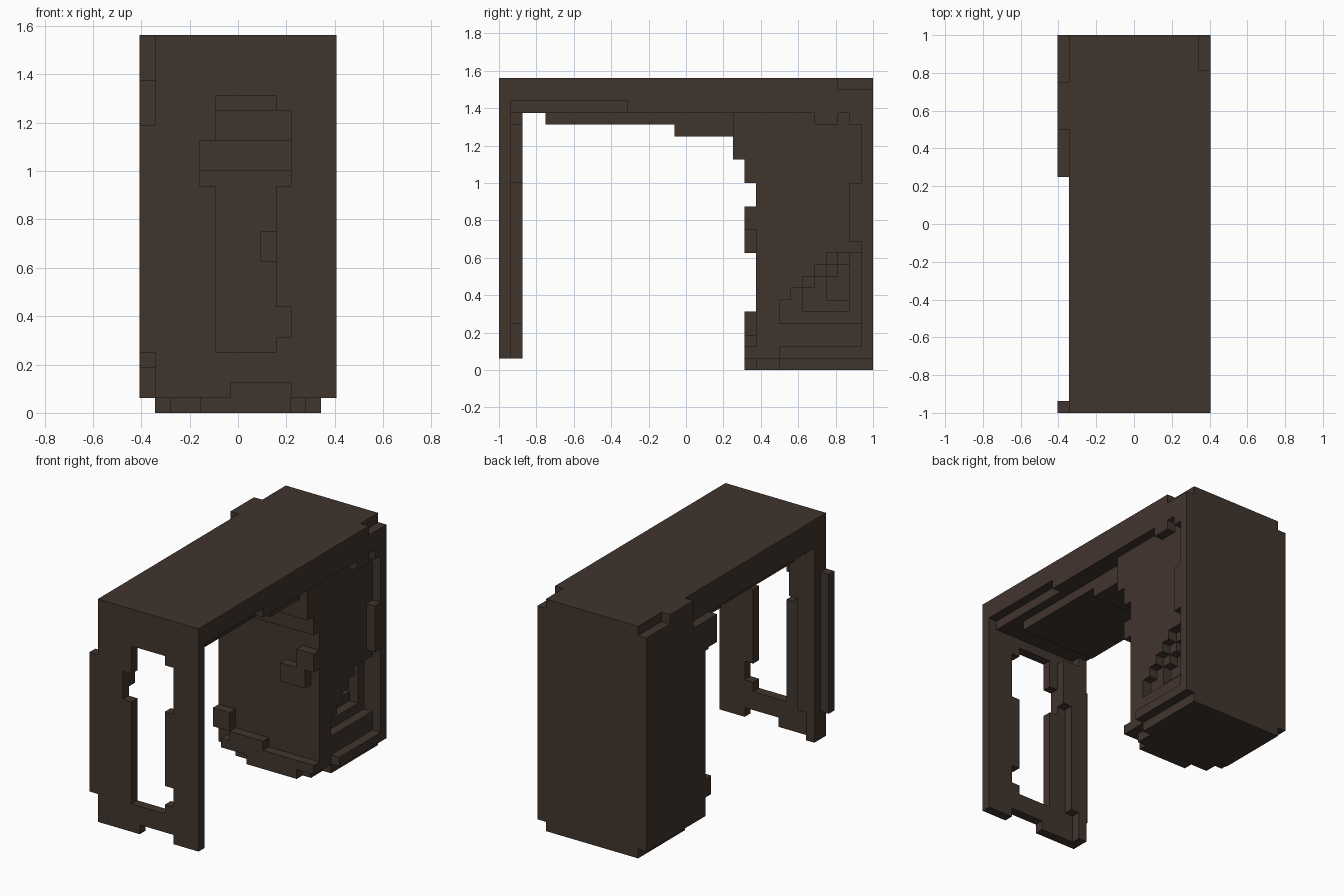
import bpy
import bmesh
from mathutils import Vector

default_cube = bpy.data.objects.get("Cube")
if default_cube:
    bpy.data.objects.remove(default_cube, do_unlink=True)

UNIT = 1 / 16
ORIGIN = Vector((-6.5, -16, 0))

brown = bpy.data.materials.new("dark_brown_wood")
brown.use_nodes = True
colour = (0.053, 0.035, 0.027, 1)
brown.diffuse_color = colour
brown.node_tree.nodes["Principled BSDF"].inputs["Base Color"].default_value = colour


def box(x, y, z):
    """Cells filling the half-open ranges on each axis."""
    return {(a, b, c) for a in range(*x) for b in range(*y) for c in range(*z)}


def rectangles(cells):
    """Merge a flat set of cells into large rectangles."""
    cells = set(cells)
    while cells:
        u, v = min(cells)
        width = height = 1
        while (u, v + height) in cells:
            height += 1
        while all((u + width, v + n) in cells for n in range(height)):
            width += 1
        cells -= {(u + m, v + n) for m in range(width) for n in range(height)}
        yield u, v, width, height


def build_part(name, cells, everything):
    """Skin only the exposed sides of a block part."""
    bm = bmesh.new()
    for axis in range(3):
        ua, va = (axis + 1) % 3, (axis + 2) % 3
        for side in (0, 1):
            layers = {}
            for cell in cells:
                beside = list(cell)
                beside[axis] += 1 if side else -1
                if tuple(beside) not in everything:
                    layers.setdefault(cell[axis] + side, set()).add((cell[ua], cell[va]))
            for level, flat in layers.items():
                for u, v, w, h in rectangles(flat):
                    corners = [(u, v), (u + w, v), (u + w, v + h), (u, v + h)]
                    if not side:
                        corners.reverse()
                    verts = []
                    for cu, cv in corners:
                        point = Vector()
                        point[axis], point[ua], point[va] = level, cu, cv
                        verts.append(bm.verts.new((point + ORIGIN) * UNIT))
                    bm.faces.new(verts)
    bmesh.ops.remove_doubles(bm, verts=bm.verts, dist=UNIT / 100)
    mesh = bpy.data.meshes.new(name)
    bm.to_mesh(mesh)
    bm.free()
    mesh.materials.append(brown)
    obj = bpy.data.objects.new(name, mesh)
    bpy.context.collection.objects.link(obj)


# Front panel with a ragged window and uneven foot
panel = box((1, 13), (0, 1), (1, 23)) | box((0, 1), (0, 1), (4, 19))
panel -= box((5, 9), (0, 1), (4, 21))
panel -= box((4, 5), (0, 1), (15, 18))
panel -= box((9, 10), (0, 1), (15, 20))
panel -= box((9, 10), (0, 1), (5, 7))
panel -= box((6, 10), (0, 1), (1, 2))

# Thin stiffener behind the panel
stiffener = box((1, 2), (1, 2), (1, 23))
stiffener |= box((2, 3), (1, 2), (4, 16))
stiffener |= box((2, 4), (1, 2), (16, 21))

# Top slab, thicker towards the middle and the back
top = box((1, 13), (0, 32), (23, 25))
top |= box((12, 13), (11, 32), (22, 23))
top |= box((1, 12), (1, 22), (22, 23))
top |= box((2, 11), (4, 20), (21, 22))
top |= box((3, 11), (15, 20), (20, 21))
top -= box((12, 13), (29, 32), (24, 25))

# Back body
body = box((0, 12), (22, 32), (1, 23)) | box((0, 1), (24, 32), (23, 24))
body -= box((0, 1), (22, 24), (22, 23))
body |= box((0, 1), (24, 28), (24, 25))
body |= box((0, 1), (20, 22), (19, 22))

# Stepped hollow in the side of the body
for depth in range(4):
    for row in range(4 + depth, 10 - depth // 2):
        start = max(24 + 2 * depth, row + 19 + depth)
        body -= box((11 - depth, 12 - depth), (start, 31 - (depth > 0)), (row, row + 1))

# Raised rim round the hollow side
rim = box((12, 13), (31, 32), (1, 22))
rim |= box((12, 13), (30, 31), (11, 16))
rim |= box((12, 13), (24, 31), (1, 2))
rim |= box((12, 13), (27, 29), (21, 22))
rim |= box((12, 13), (30, 31), (21, 22))

# Steps and lumps on the front of the body
steps = box((1, 12), (20, 21), (18, 22))
steps |= box((1, 12), (21, 22), (16, 22))
steps |= box((8, 11), (21, 22), (10, 12))
steps |= box((10, 12), (21, 22), (12, 14))
steps |= box((0, 2), (21, 22), (3, 5))
steps |= box((1, 12), (21, 22), (1, 2))
steps |= box((2, 6), (21, 22), (2, 3))

# Base with clipped front corners
base = box((1, 12), (24, 32), (0, 1))
base |= box((2, 11), (22, 24), (0, 1))
base |= box((4, 10), (21, 22), (0, 1))

parts = {
    "front_panel": panel, "panel_stiffener": stiffener, "top_slab": top,
    "back_body": body, "side_rim": rim, "body_steps": steps, "body_base": base,
}
everything = set().union(*parts.values())
for part_name, part_cells in parts.items():
    build_part(part_name, part_cells, everything)
